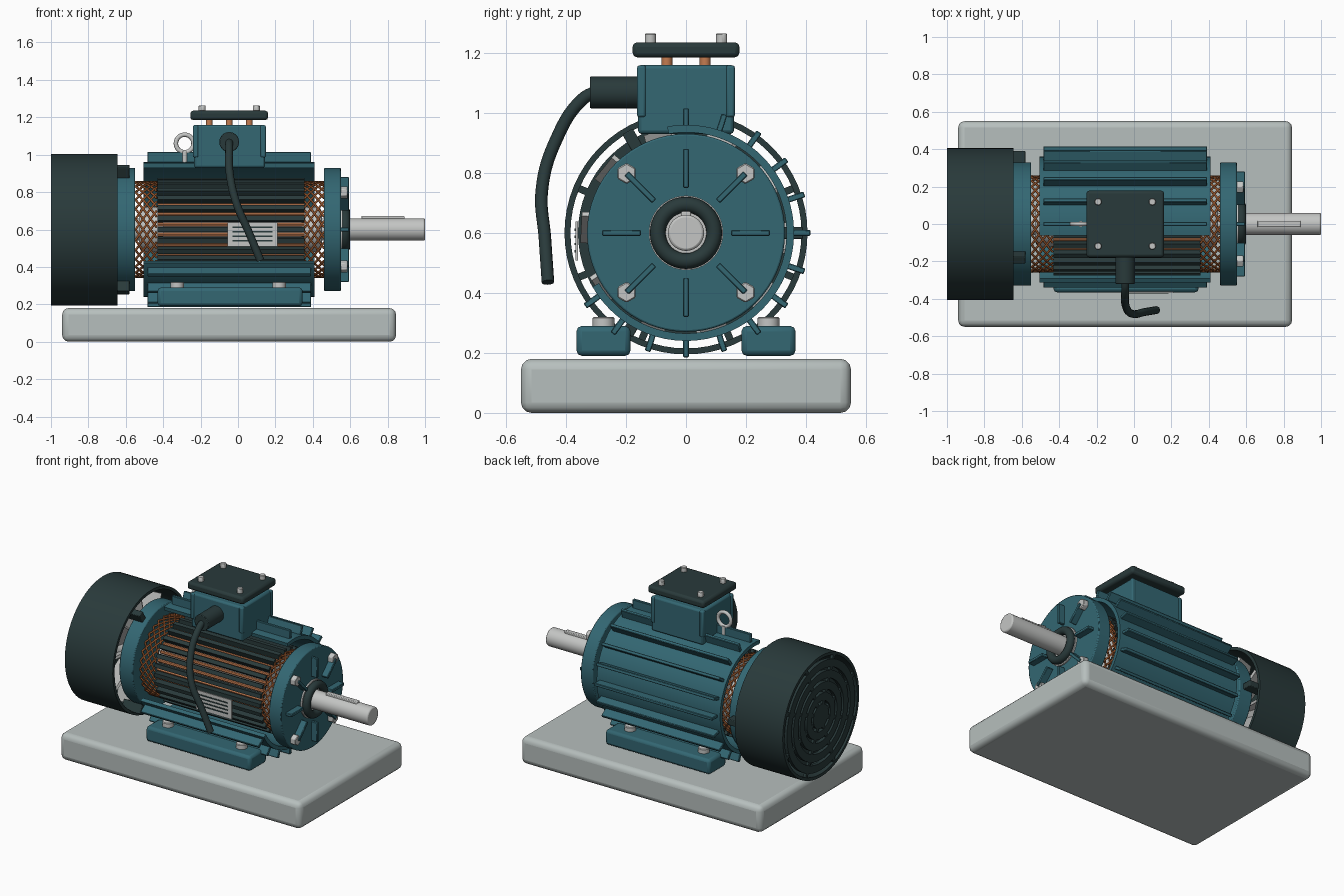
import bpy, bmesh
from math import sin, cos, radians, tau
from mathutils import Matrix, Vector

if "Cube" in bpy.data.objects:
    bpy.data.objects.remove(bpy.data.objects["Cube"])

AXIS_Z = 0.6  # height of the shaft line
built = []


def material(name, rgb):
    m = bpy.data.materials.new(name)
    m.use_nodes = True
    m.diffuse_color = (*rgb, 1)
    m.node_tree.nodes["Principled BSDF"].inputs["Base Color"].default_value = (*rgb, 1)
    return m


TEAL = material("teal paint", (0.033, 0.135, 0.17))
DARK = material("dark plastic", (0.022, 0.042, 0.043))
STEEL = material("steel", (0.55, 0.56, 0.55))
STONE = material("pale base", (0.47, 0.52, 0.51))
COPPER = material("copper", (0.55, 0.2, 0.08))
WIRE = material("winding copper", (0.3, 0.09, 0.025))


def finish(name, bm, mat, bevel=0, segments=2):
    bmesh.ops.recalc_face_normals(bm, faces=bm.faces)
    me = bpy.data.meshes.new(name)
    bm.to_mesh(me)
    bm.free()
    me.materials.append(mat)
    ob = bpy.data.objects.new(name, me)
    bpy.context.collection.objects.link(ob)
    if bevel:
        b = ob.modifiers.new("bevel", "BEVEL")
        b.width, b.segments, b.limit_method = bevel, segments, "ANGLE"
    built.append(ob)
    return ob


def add_box(bm, lo, hi, turn=Matrix()):
    lo, hi = Vector(lo), Vector(hi)
    m = turn @ Matrix.Translation((lo + hi) / 2) @ Matrix.Diagonal((*(hi - lo), 1))
    bmesh.ops.create_cube(bm, size=1, matrix=m)


def box(name, lo, hi, mat, bevel=0, segments=2):
    bm = bmesh.new()
    add_box(bm, lo, hi)
    return finish(name, bm, mat, bevel, segments)


def add_cyl(bm, start, end, r, sides=32):
    a, b = Vector(start), Vector(end)
    turn = (b - a).to_track_quat("Z", "Y").to_matrix().to_4x4()
    bmesh.ops.create_cone(bm, cap_ends=True, segments=sides, radius1=r, radius2=r,
                          depth=(b - a).length, matrix=Matrix.Translation((a + b) / 2) @ turn)


def cyl(name, start, end, r, mat, sides=32, bevel=0):
    bm = bmesh.new()
    add_cyl(bm, start, end, r, sides)
    return finish(name, bm, mat, bevel)


def on_axis(name, x0, x1, r, mat, bevel=0, sides=64):
    return cyl(name, (x0, 0, AXIS_Z), (x1, 0, AXIS_Z), r, mat, sides, bevel)


def around(deg):
    """Turn a part built on the +y side about the shaft line."""
    return Matrix.Translation((0, 0, AXIS_Z)) @ Matrix.Rotation(radians(deg), 4, "X")


def polar(x, r, deg):
    return around(deg) @ Vector((x, r, 0))


def add_ring(bm, x0, x1, r0, r1, a0=0, a1=360, n=64):
    """Rectangular section swept about the shaft line, whole or partial."""
    full = a1 - a0 == 360
    rows = [[bm.verts.new(polar(x, r, a0 + (a1 - a0) * i / n))
             for x, r in ((x0, r0), (x1, r0), (x1, r1), (x0, r1))]
            for i in range(n if full else n + 1)]
    for i in range(n):
        a, b = rows[i], rows[(i + 1) % len(rows)]
        for k in range(4):
            bm.faces.new((a[k], a[(k + 1) % 4], b[(k + 1) % 4], b[k]))
    if not full:
        bm.faces.new(rows[0])
        bm.faces.new(rows[-1])


def ring(name, mat, *args):
    bm = bmesh.new()
    add_ring(bm, *args)
    return finish(name, bm, mat)


def tubes(name, paths, r, mat, kind="POLY"):
    cu = bpy.data.curves.new(name, "CURVE")
    cu.dimensions, cu.bevel_depth, cu.bevel_resolution = "3D", r, 1
    cu.use_fill_caps = True
    for path in paths:
        s = cu.splines.new(kind)
        if kind == "BEZIER":
            s.bezier_points.add(len(path) - 1)
            for p, co in zip(s.bezier_points, path):
                p.co = co
                p.handle_left_type = p.handle_right_type = "AUTO"
            cu.bevel_resolution = 4
        else:
            s.points.add(len(path) - 1)
            for p, co in zip(s.points, path):
                p.co = (*co, 1)
    cu.materials.append(mat)
    ob = bpy.data.objects.new(name, cu)
    bpy.context.collection.objects.link(ob)


def torus(name, centre, axis, major, minor, mat):
    bpy.ops.mesh.primitive_torus_add(major_radius=major, minor_radius=minor, major_segments=40,
                                     minor_segments=12, location=centre,
                                     rotation=Vector(axis).to_track_quat("Z", "Y").to_euler())
    ob = bpy.context.object
    ob.name = name
    ob.data.materials.append(mat)
    built.append(ob)


# Plinth
box("plinth", (-0.94, -0.55, 0), (0.845, 0.55, 0.18), STONE, 0.035, 3)

# Cutaway housing with cooling fins
ring("housing_shell", TEAL, -0.505, 0.41, 0.335, 0.36, -150, 100)
bm = bmesh.new()
for a in range(-144, 100, 18):
    add_box(bm, (-0.485, 0.345, -0.01), (0.39, 0.415, 0.01), around(a))
finish("cooling_fins", bm, TEAL, 0.003, 1)

# End bells with ribs and bolts
on_axis("rear_bell", -0.65, -0.55, 0.33, TEAL, 0.006)
on_axis("front_bell", 0.46, 0.55, 0.33, TEAL, 0.006)
bm = bmesh.new()
for i in range(8):
    add_box(bm, (0.54, 0.15, -0.01), (0.593, 0.28, 0.01), around(45 * i))
finish("bell_ribs", bm, TEAL, 0.003, 1)
bm = bmesh.new()
for a in range(45, 360, 90):
    add_cyl(bm, polar(0.545, 0.28, a), polar(0.585, 0.28, a), 0.035, 6)
finish("bell_bolts", bm, STEEL, 0.004, 1)

# Shaft, key and seal
on_axis("shaft", -0.9, 1.0, 0.06, STEEL, 0.008, 40)
box("shaft_key", (0.66, -0.016, 0.63), (0.89, 0.016, 0.672), STEEL, 0.004)
on_axis("bearing_ring", 0.53, 0.56, 0.124, STEEL)
torus("shaft_seal", (0.574, 0, AXIS_Z), (1, 0, 0), 0.094, 0.026, DARK)

# Stator core, slot bars and windings
on_axis("stator_core", -0.40, 0.34, 0.235, STEEL)
on_axis("rotor_ends", -0.53, 0.45, 0.12, STEEL, 0.03)
bars, coils = bmesh.new(), bmesh.new()
SLOTS = 28
for i in range(SLOTS):
    a = 360 * i / SLOTS
    add_box(bars, (-0.43, 0.23, -0.013), (0.355, 0.275, 0.013), around(a))
    mid = a + 180 / SLOTS
    add_cyl(coils, polar(-0.43, 0.24, mid), polar(0.355, 0.24, mid), 0.011, 8)
finish("slot_bars", bars, DARK)
finish("slot_coils", coils, COPPER)
paths = []
for x0, x1 in ((-0.548, -0.435), (0.35, 0.46)):
    for i in range(SLOTS):
        for lean in (-36, 36):
            paths.append([polar(x0 + (x1 - x0) * t / 5, 0.255, 360 * i / SLOTS + lean * t / 5)
                          for t in range(6)])
tubes("end_windings", paths, 0.006, WIRE)

# Fan cover with slotted grille, held by three struts
ring("fan_cover", DARK, -1.0, -0.645, 0.385, 0.405)
bm = bmesh.new()
for r in (0.10, 0.17, 0.24, 0.31):
    add_ring(bm, -1.0, -0.975, r, r + 0.05)
add_cyl(bm, (-1.0, 0, AXIS_Z), (-0.975, 0, AXIS_Z), 0.08)
for i in range(4):
    add_box(bm, (-0.997, -0.39, -0.012), (-0.978, 0.39, 0.012), around(45 * i + 22.5))
finish("fan_grille", bm, DARK)
bm = bmesh.new()
for a in (0, 120, 240):
    add_box(bm, (-0.72, 0.325, -0.02), (-0.58, 0.39, 0.02), around(a))
finish("cover_struts", bm, DARK, 0.004)

# Fan
on_axis("fan_plate", -0.94, -0.92, 0.33, DARK)
on_axis("fan_hub", -0.92, -0.67, 0.1, STEEL, 0.01)
bm = bmesh.new()
for i in range(10):
    pitch = Matrix.Translation((-0.76, 0, 0)) @ Matrix.Rotation(radians(30), 4, "Y")
    add_box(bm, (-0.09, 0.08, -0.008), (0.09, 0.35, 0.008), around(36 * i - 3) @ pitch)
finish("fan_blades", bm, STEEL)

# Feet and their bolts
bolts = bmesh.new()
for side, label in ((-1, "front"), (1, "back")):
    y = 0.275 * side
    box(label + "_foot", (-0.43, y - 0.09, 0.19), (0.345, y + 0.09, 0.29), TEAL, 0.018)
    for x in (-0.325, 0.22):
        add_cyl(bolts, (x, y, 0.28), (x, y, 0.32), 0.036, 16)
finish("foot_bolts", bolts, STEEL, 0.004, 1)

# Terminal box, lid, screws and studs
BOX_X = -0.047
box("terminal_box", (-0.235, -0.16, 0.93), (0.145, 0.16, 1.16), TEAL, 0.012)
posts, screws, studs = bmesh.new(), bmesh.new(), bmesh.new()
for y in (-0.148, 0.148):
    for x in (-0.226, 0.134):
        add_box(posts, (x - 0.015, y - 0.015, 0.985), (x + 0.015, y + 0.015, 1.158))
    for x in (-0.145, 0.145):
        add_cyl(screws, (BOX_X + x, y * 0.8, 1.22), (BOX_X + x, y * 0.8, 1.264), 0.019, 12)
    for x in (-0.107, 0, 0.107):
        add_cyl(studs, (BOX_X + x, y * 0.43, 1.14), (BOX_X + x, y * 0.43, 1.195), 0.018, 16)
finish("box_corner_posts", posts, TEAL, 0.008)
finish("lid_screws", screws, STEEL, 0.003, 1)
finish("terminal_studs", studs, COPPER)
box("box_lid", (-0.255, -0.178, 1.185), (0.161, 0.178, 1.235), DARK, 0.015)

# Cable gland and cable
cyl("cable_gland", (BOX_X, -0.15, 1.068), (BOX_X, -0.32, 1.068), 0.053, DARK, 32, 0.004)
tubes("cable", [[(BOX_X, -0.29, 1.075), (BOX_X, -0.345, 1.045), (-0.045, -0.435, 0.905),
                 (-0.01, -0.48, 0.745), (0.06, -0.47, 0.58), (0.12, -0.46, 0.435)]],
      0.021, DARK, "BEZIER")

# Lifting eye
torus("lifting_eye", (-0.285, 0, 1.06), (0, 1, 0), 0.047, 0.012, STEEL)
cyl("eye_stem", (-0.285, 0, 0.94), (-0.285, 0, 1.018), 0.016, STEEL, 16)

# Rating plate with plain engraved rules
box("rating_plate", (-0.055, -0.368, 0.508), (0.21, -0.36, 0.637), STEEL)
bm = bmesh.new()
for i in range(4):
    z = 0.535 + 0.024 * i
    add_box(bm, (-0.03, -0.371, z), (0.185, -0.367, z + 0.008))
finish("plate_rules", bm, DARK)

# Smooth round parts, keep edges sharp
bpy.ops.object.select_all(action="DESELECT")
for ob in built:
    ob.select_set(True)
bpy.context.view_layer.objects.active = built[0]
bpy.ops.object.shade_smooth_by_angle(angle=radians(35))
